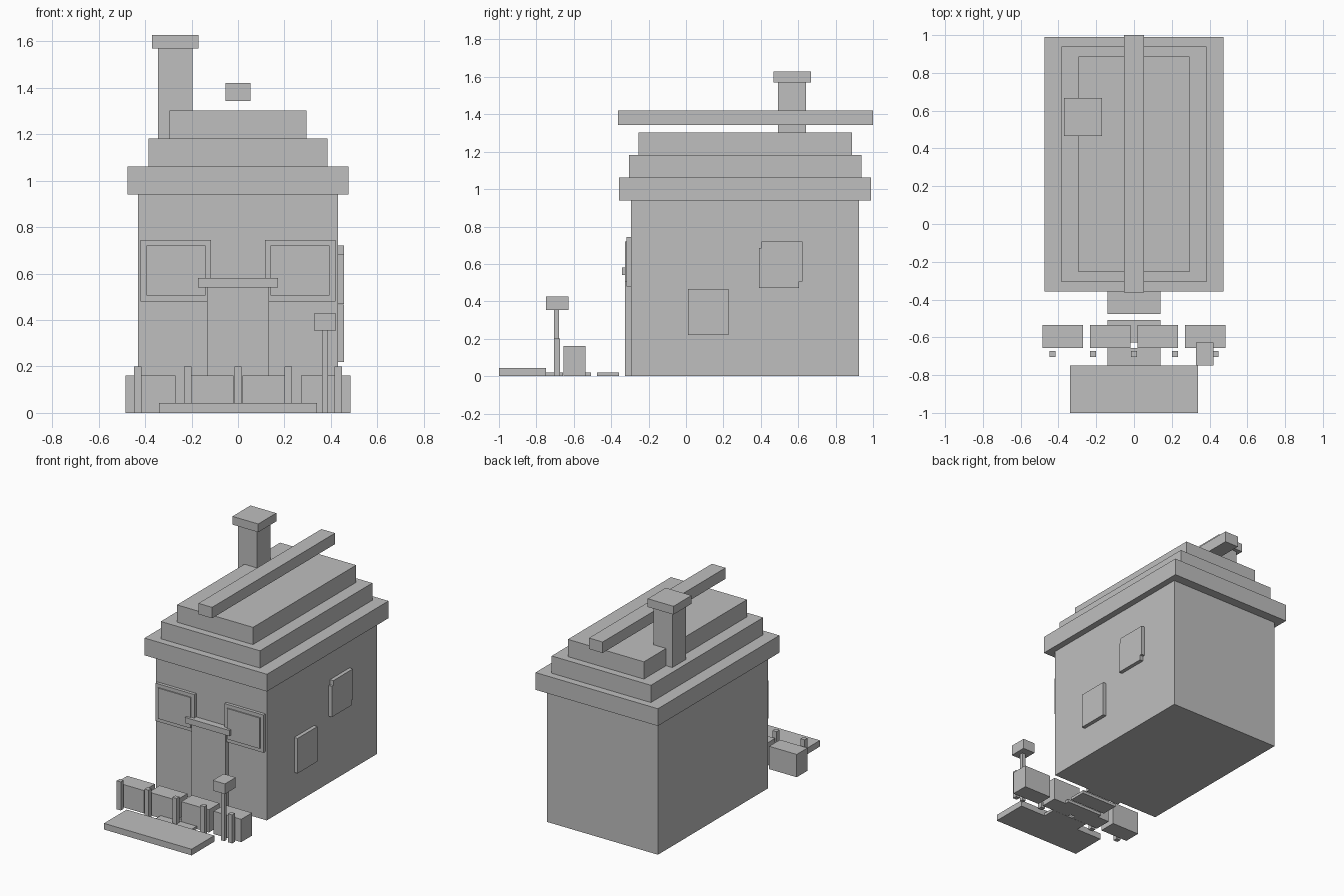
import bpy

cube = bpy.data.objects.get("Cube")
if cube:
    bpy.data.objects.remove(cube, do_unlink=True)

grey = bpy.data.materials.new("plain_grey")
grey.use_nodes = True
colour = (0.52, 0.52, 0.52, 1)
grey.diffuse_color = colour
grey.node_tree.nodes["Principled BSDF"].inputs["Base Color"].default_value = colour


def box(name, x, y, z):
    """Flat-shaded box spanning the given (low, high) ranges."""
    spans = (x, y, z)
    bpy.ops.mesh.primitive_cube_add(size=1, location=[(a + b) / 2 for a, b in spans])
    ob = bpy.context.object
    ob.name = name
    size = [b - a for a, b in spans]
    for v in ob.data.vertices:
        v.co = [c * s for c, s in zip(v.co, size)]
    ob.data.materials.append(grey)
    return ob


def around(centre, half):
    return (centre - half, centre + half)


# House body
front = -0.295
box("house_walls", around(0, 0.43), (front, 0.925), (0, 0.94))

# Stepped roof and ridge beam
for i in range(3):
    inset = 0.051 * i
    base = 0.94 + 0.121 * i
    box(f"roof_step_{i + 1}", around(0, 0.475 - 0.09 * i),
        (-0.357 + inset, 0.99 - inset), (base, base + 0.121))
box("roof_ridge", around(0, 0.053), (-0.363, 1.0), (1.343, 1.42))

# Chimney
box("chimney", around(-0.27, 0.074), (0.492, 0.642), (1.17, 1.57))
box("chimney_cap", around(-0.27, 0.1), (0.467, 0.667), (1.57, 1.628))

# Door with lintel
box("door", around(0, 0.133), (-0.326, front), (0, 0.54))
box("door_lintel", around(0, 0.172), (-0.342, front), (0.54, 0.58))

# Front windows
for side, name in ((-1, "right"), (1, "left")):
    x = side * 0.268
    box(f"front_window_frame_{name}", around(x, 0.151), (-0.317, front), (0.48, 0.745))
    box(f"front_window_pane_{name}", around(x, 0.127), (-0.325, front), (0.505, 0.72))

# Windows on the left wall
wall = (0.42, 0.456)
box("side_window_low", wall, (0.01, 0.228), (0.22, 0.466))
box("side_window_high_a", wall, (0.39, 0.605), (0.47, 0.685))
box("side_window_high_b", wall, (0.405, 0.622), (0.505, 0.72))

# Garden path slabs and pavement
for i in range(3):
    far = -0.357 - 0.15 * i
    box(f"path_slab_{i + 1}", around(0, 0.14), (far - 0.12, far), (0, 0.02))
box("pavement", around(0, 0.34), (-1.0, -0.748), (0, 0.043))

# Hedges and fence posts
for i in range(4):
    box(f"hedge_{i + 1}", around(-0.377 + 0.2515 * i, 0.107), (-0.656, -0.536), (0, 0.16))
for i in range(5):
    box(f"fence_post_{i + 1}", around(0.216 * (i - 2), 0.016), (-0.705, -0.673), (0, 0.2))

# Mailbox
box("mailbox_post", around(0.375, 0.013), (-0.706, -0.68), (0, 0.355))
box("mailbox", around(0.375, 0.047), (-0.748, -0.628), (0.355, 0.427))
